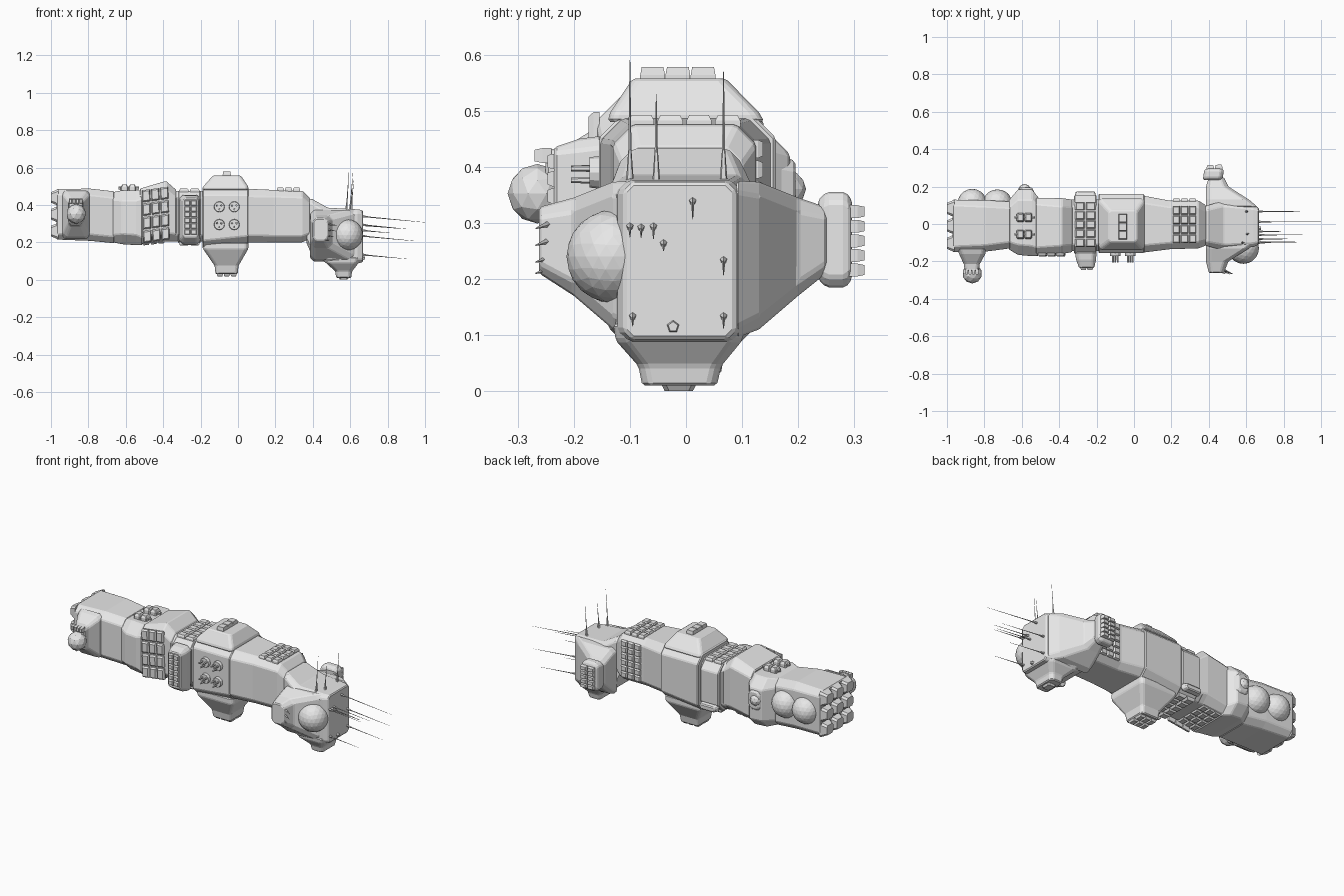
import bpy, bmesh, math
from mathutils import Vector, Matrix

hull = bpy.data.materials.new("hull grey")
hull.diffuse_color = (0.8, 0.8, 0.8, 1)


def finish(name, bm, bevel=0.0):
    bmesh.ops.recalc_face_normals(bm, faces=bm.faces)
    me = bpy.data.meshes.new(name)
    bm.to_mesh(me)
    bm.free()
    me.materials.append(hull)
    ob = bpy.data.objects.new(name, me)
    bpy.context.collection.objects.link(ob)
    if bevel:
        mod = ob.modifiers.new("edge", 'BEVEL')
        mod.width, mod.segments = bevel, 1
        mod.limit_method, mod.angle_limit = 'ANGLE', math.radians(25)
    return ob


def loft(name, axis, stations, bevel=0.005):
    """Chamfered rectangles (pos, u0, u1, v0, v1, chamfer) joined along an axis."""
    bm = bmesh.new()
    rings = []
    for p, a, b, c, d, k in stations:
        pts = [(a + k, c), (b - k, c), (b, c + k), (b, d - k),
               (b - k, d), (a + k, d), (a, d - k), (a, c + k)]
        ring = []
        for u, v in pts:
            co = [u, v]
            co.insert(axis, p)
            ring.append(bm.verts.new(co))
        rings.append(ring)
    for r, s in zip(rings, rings[1:]):
        for i in range(8):
            j = (i + 1) % 8
            bm.faces.new((r[i], r[j], s[j], s[i]))
    bm.faces.new(rings[0])
    bm.faces.new(rings[-1])
    return finish(name, bm, bevel)


def panels(name, origin, u, v, n, nu, nv, gap=0.12, taper=0.1):
    """Grid of raised tapered tiles spanning u and v, standing n high."""
    o, u, v, n = map(Vector, (origin, u, v, n))
    bm = bmesh.new()
    for i in range(nu):
        for j in range(nv):
            rings = []
            for g, h in ((gap / 2, -0.5), (gap / 2, 0.3), (gap / 2 + taper, 1)):
                rings.append([bm.verts.new(o + u * ((i + a) / nu) + v * ((j + b) / nv) + n * h)
                              for a, b in ((g, g), (1 - g, g), (1 - g, 1 - g), (g, 1 - g))])
            bm.faces.new(rings[0])
            bm.faces.new(rings[-1])
            for r, s in zip(rings, rings[1:]):
                for k in range(4):
                    m = (k + 1) % 4
                    bm.faces.new((r[k], r[m], s[m], s[k]))
    return finish(name, bm)


def ball(name, center, r):
    bm = bmesh.new()
    bmesh.ops.create_icosphere(bm, subdivisions=3 if r > 0.07 else 2, radius=r,
                               matrix=Matrix.Translation(center))
    return finish(name, bm)


def rod(name, a, b, r1, r2, sides=5):
    a, b = Vector(a), Vector(b)
    d = b - a
    bm = bmesh.new()
    m = Matrix.Translation((a + b) / 2) @ d.to_track_quat('Z', 'Y').to_matrix().to_4x4()
    bmesh.ops.create_cone(bm, cap_ends=True, segments=sides, radius1=r1, radius2=r2,
                          depth=d.length, matrix=m)
    return finish(name, bm)


# main hull sections, stern to neck
loft("stern_hull", 0, [(-.97, -.15, .13, .215, .485, .03), (-.79, -.147, .127, .208, .487, .035),
                       (-.66, -.13, .12, .195, .472, .035)])
loft("stern_collar", 0, [(-.67, -.135, .125, .2, .468, .04), (-.62, -.165, .185, .19, .478, .055),
                         (-.545, -.172, .185, .185, .478, .055), (-.51, -.17, .14, .185, .475, .04)])
loft("raised_section", 0, [(-.525, -.16, .14, .19, .487, .035), (-.385, -.16, .138, .205, .528, .045),
                           (-.33, -.15, .13, .205, .48, .04)])
loft("waist", 0, [(-.36, -.145, .13, .205, .475, .035), (-.17, -.145, .13, .205, .475, .035)])
loft("panel_ring", 0, [(-.32, -.16, .155, .195, .475, .045), (-.2, -.16, .155, .195, .475, .045)])
loft("main_block", 0, [(-.19, -.155, .16, .165, .497, .045), (.055, -.155, .16, .19, .497, .045)])
loft("forward_hull", 0, [(.03, -.155, .155, .198, .487, .04), (.19, -.135, .125, .2, .48, .035),
                         (.345, -.13, .125, .2, .475, .035), (.385, -.115, .1, .22, .435, .03)])

# main block superstructure and keel
loft("upper_deck", 2, [(.48, -.187, .055, -.14, .14, .012), (.497, -.187, .055, -.135, .13, .012),
                       (.55, -.14, .02, -.1, .078, .012), (.557, -.135, .015, -.096, .072, .012)])
panels("deck_spine", (-.082, -.082, .557), (.044, 0, 0), (0, .135, 0), (0, 0, .021), 1, 3, .02, .06)
loft("keel", 2, [(.2, -.187, .055, -.13, .13, .015), (.165, -.187, .055, -.13, .13, .015),
                 (.075, -.125, .003, -.08, .07, .012), (.03, -.12, -.002, -.072, .062, .012)])
panels("keel_plates", (-.115, -.06, .03), (.11, 0, 0), (0, .11, 0), (0, 0, -.012), 3, 2)

# gun turrets on the front flank
for i, x in enumerate((-.1, -.02)):
    for j, z in enumerate((.295, .39)):
        rod(f"gun_ring_{i}{j}", (x, -.14, z), (x, -.172, z), .031, .027, 12)
        for k in range(3):
            a = k * 2.094 + .5
            px, pz = x + .014 * math.cos(a), z + .014 * math.sin(a)
            rod(f"gun_barrel_{i}{j}{k}", (px, -.16, pz), (px, -.205, pz), .006, .005, 6)

# stern engine blocks, 3 x 3, with V gaps between
bm_w, bm_h = .28 / 3, .27 / 3
for i in range(3):
    for j in range(3):
        y, z = -.15 + bm_w * i, .215 + bm_h * j
        loft(f"engine_block_{i}{j}", 0, [(-.96, y, y + bm_w, z, z + bm_h, .012),
                                         (-1, y + .017, y + bm_w - .017, z + .017, z + bm_h - .017, .01)], 0)

# sensor pod and domes on the stern
loft("sensor_pod", 1, [(-.13, -.945, -.79, .215, .48, .02), (-.16, -.935, -.795, .23, .47, .02),
                       (-.215, -.91, -.825, .285, .435, .015), (-.25, -.905, -.83, .295, .43, .015)])
ball("sensor_ball", (-.865, -.265, .352), .053)
panels("sensor_vents", (-.905, -.25, .405), (.075, 0, 0), (0, 0, .03), (0, -.02, 0), 4, 1)
ball("rear_dome_aft", (-.865, .11, .35), .078)
ball("rear_dome_fore", (-.73, .105, .35), .08)
ball("rear_small_dome", (-.585, .18, .36), .034)
loft("rear_dome_mount", 1, [(.12, -.66, -.51, .25, .44, .03), (.195, -.61, -.545, .31, .41, .015)])

# dorsal turrets
for i, y in enumerate((-.055, .035)):
    for j, x in enumerate((-.607, -.565)):
        loft(f"dorsal_turret_{i}{j}", 2, [(.47, x - .02, x + .02, y - .024, y + .024, .005),
                                          (.495, x - .02, x + .02, y - .024, y + .024, .005),
                                          (.508, x - .013, x + .013, y - .017, y + .017, .004)], 0)
    rod(f"dorsal_bar_{i}", (-.64, y, .49), (-.53, y, .49), .008, .008, 6)

# tile grids on raised section
panels("raised_front_tiles", (-.508, -.161, .192), (.145, 0, .02), (-.008, 0, .29), (0, -.013, 0), 3, 4)
panels("raised_belly_tiles", (-.51, -.12, .193), (.12, 0, .013), (0, .22, 0), (0, 0, -.01), 3, 4)

# tile grids on the panel ring
panels("ring_top_tiles", (-.318, -.125, .475), (.116, 0, 0), (0, .245, 0), (0, 0, .012), 2, 5)
panels("ring_belly_tiles", (-.318, -.125, .195), (.116, 0, 0), (0, .245, 0), (0, 0, -.012), 2, 5)
loft("ring_side_pod", 1, [(-.15, -.315, -.2, .185, .455, .02), (-.19, -.31, -.203, .195, .45, .02),
                          (-.235, -.293, -.213, .225, .435, .01)])
panels("pod_tiles", (-.288, -.235, .24), (.07, 0, 0), (0, 0, .185), (0, -.012, 0), 2, 6)
loft("ring_back_box", 1, [(.14, -.32, -.2, .2, .245, .008), (.175, -.31, -.21, .205, .235, .008)])

# tile grids on forward hull
panels("forward_top_tiles", (.205, -.105, .478), (.13, 0, 0), (0, .205, 0), (0, 0, .014), 3, 4)
panels("forward_back_tiles", (.205, .125, .23), (.13, 0, 0), (0, 0, .22), (0, .012, 0), 3, 6)

# bow: core, side arms, keel
loft("bow_core", 0, [(.365, -.11, .09, .2, .435, .025), (.395, -.12, .1, .13, .432, .025),
                     (.48, -.14, .125, .085, .385, .03), (.64, -.122, .1, .088, .376, .02),
                     (.667, -.11, .087, .093, .372, .015)])
for name, s, tip in (("bow_arm_back", 1, .25), ("bow_arm_front", -1, .262)):
    loft(name, 1, [(s * .09, .385, .662, .095, .375, .02), (s * .13, .385, .615, .11, .373, .025),
                   (s * .2, .385, .505, .17, .345, .025), (s * tip, .4, .48, .21, .328, .018)])
loft("bow_keel", 2, [(.12, .45, .655, -.13, .105, .02), (.09, .47, .645, -.125, .1, .02),
                     (.045, .52, .61, -.085, .063, .015), (.01, .525, .605, -.078, .055, .015)])
loft("bow_keel_cap", 2, [(.015, .535, .595, -.045, .02, .008), (0, .545, .585, -.038, .012, .008)], 0)
ball("bow_dome", (.585, -.13, .24), .083)

# tilted pod at the back arm tip
loft("arm_pod", 1, [(.235, .37, .465, .2, .34, .015), (.25, .37, .475, .185, .355, .018),
                    (.285, .375, .48, .185, .355, .018), (.296, .385, .472, .2, .34, .015)])
panels("arm_pod_tiles", (.385, .296, .203), (.09, .004, 0), (0, 0, .13), (0, .018, 0), 2, 5)

# forward antennas: base y, z and tip x
for i, (y, z, tip) in enumerate(((.012, .34, 1.0), (-.1, .295, .87), (-.08, .293, .86), (-.058, .295, .9),
                                 (-.04, .265, .82), (.067, .235, .95), (.067, .135, .9), (-.095, .135, .86))):
    rod(f"bow_antenna_base_{i}", (.655, y, z), (.7, y, z - .005), .008, .003)
    rod(f"bow_antenna_{i}", (.69, y, z - .004), (tip, y, z - .1 * (tip - .667)), .003, .0006, 4)
rod("bow_sensor_disc", (.66, -.023, .115), (.678, -.023, .115), .013, .009, 5)

# vertical masts
for i, (x, y, top) in enumerate(((.58, -.1, .59), (.605, -.053, .53), (.6, .067, .57))):
    rod(f"mast_base_{i}", (x, y, .365), (x + .004, y, .43), .008, .003)
    rod(f"mast_{i}", (x + .003, y, .42), (x + .014, y, top), .003, .0006, 4)

# short probes on the front arm
for i, (x, z) in enumerate(((.465, .27), (.45, .24), (.47, .3), (.43, .22))):
    rod(f"arm_probe_{i}", (x, -.24, z), (x + .06, -.268, z - .01), .007, .001, 4)
